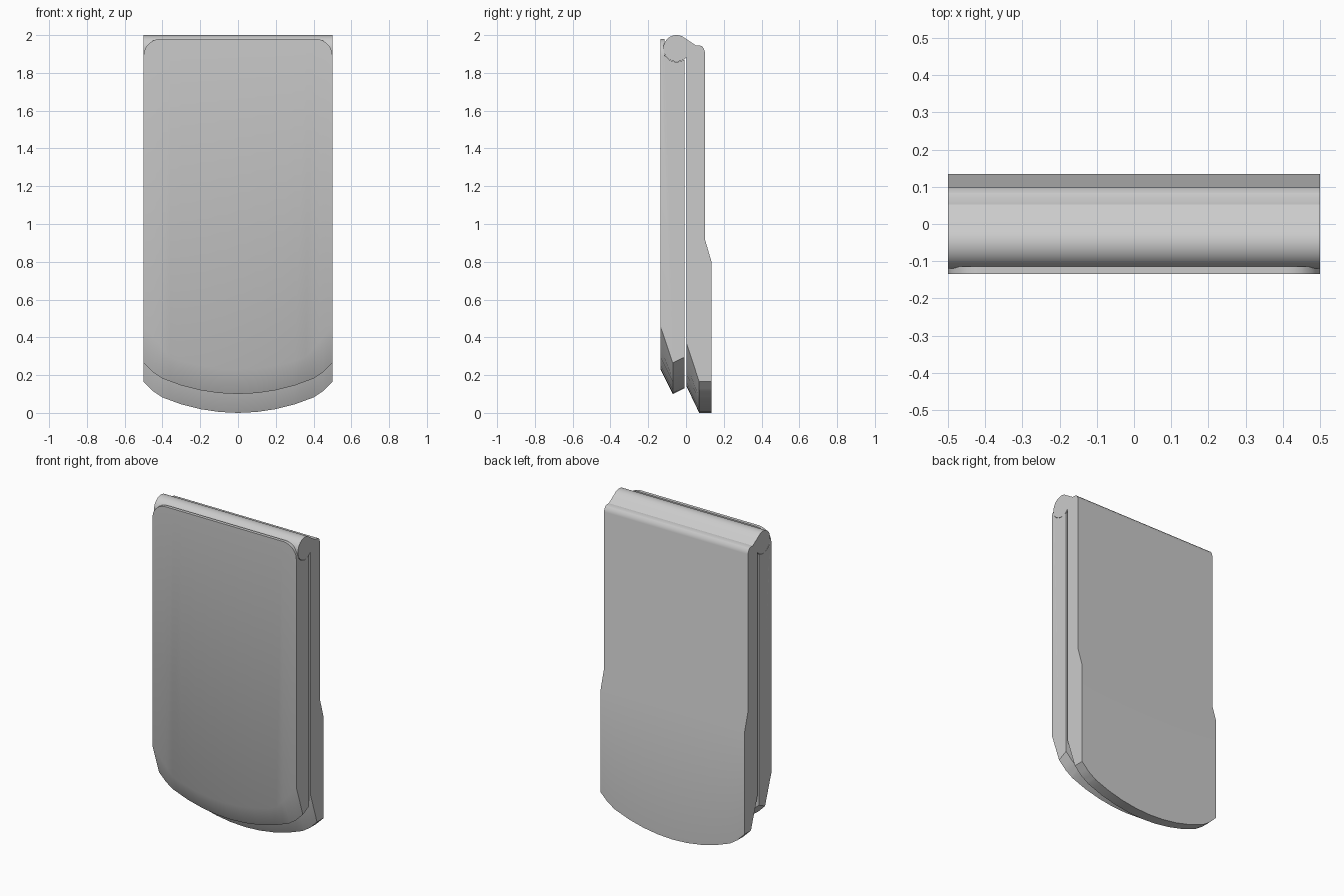
import bpy, bmesh, math

if "Cube" in bpy.data.objects:
    bpy.data.objects.remove(bpy.data.objects["Cube"])

grey = bpy.data.materials.new("plain grey")
grey.diffuse_color = (0.6, 0.6, 0.6, 1)
grey.use_nodes = True
grey.node_tree.nodes["Principled BSDF"].inputs["Base Color"].default_value = grey.diffuse_color

HY, HZ, HR = -0.05, 1.93, 0.07          # hinge barrel centre and radius


def barrel_arc(a0, a1, r, n):
    """Side-view points (y, z) around the hinge barrel."""
    angles = [math.radians(a0 + (a1 - a0) * i / n) for i in range(n + 1)]
    return [(HY + r * math.cos(a), HZ + r * math.sin(a)) for a in angles]


def curve_up(x):
    """Rise of the rounded bottom edge."""
    pts = [(0, 0), (.1, .005), (.2, .02), (.3, .045), (.4, .082), (.45, .115), (.5, .165)]
    x = abs(x)
    for (xa, za), (xb, zb) in zip(pts, pts[1:]):
        if x <= xb + 1e-6:
            return za + (zb - za) * (x - xa) / (xb - xa)


def corner_rise(x):
    """Rise of the bevelled edge, with a cut corner past x = 0.36."""
    x = abs(x)
    return curve_up(x) if x < 0.36 else 0.067 + (x - 0.36) / 0.14 * 0.16


def top_limit(x):
    """Rounded upper corners of the front cover."""
    d = max(0, abs(x) - 0.41)
    return 1.89 + math.sqrt(max(0, 0.09 ** 2 - d * d))


def cover_profile(x):
    cap = top_limit(x)
    pts = [(-.135, .23 + corner_rise(x)), (-.135, 1.98), (-.114, 1.98)]
    pts += barrel_arc(152, 305, HR + .002, 16)
    pts = [(y, min(z, cap)) for y, z in pts]
    return pts + [(-.008, .13 + curve_up(x)), (-.07, .10 + curve_up(x))]


def base_profile(x):
    low = curve_up(x)
    return ([(.003, .14 + corner_rise(x))] + barrel_arc(-41, -312, HR, 32)
            + [(.018, 1.968), (.052, 1.946), (.07, 1.946), (.083, 1.942), (.094, 1.93), (.1, 1.91),
               (.1, .92), (.135, .8), (.135, low), (.07, low)])


def loft(name, profile):
    """Skin a side profile across the width and close both ends."""
    half = [0, .1, .2, .3, .36, .4, .41, .43, .45, .465, .48, .49, .496, .5]
    xs = [-x for x in reversed(half[1:])] + half
    bm = bmesh.new()
    rows = [[bm.verts.new((x, y, z)) for y, z in profile(x)] for x in xs]
    n = len(rows[0])
    for a, b in zip(rows, rows[1:]):
        for i in range(n):
            j = (i + 1) % n
            bm.faces.new((a[i], a[j], b[j], b[i]))
    bm.faces.new(rows[0][::-1])
    bm.faces.new(rows[-1])
    bmesh.ops.recalc_face_normals(bm, faces=bm.faces)
    mesh = bpy.data.meshes.new(name)
    bm.to_mesh(mesh)
    bm.free()
    mesh.materials.append(grey)
    ob = bpy.data.objects.new(name, mesh)
    bpy.context.collection.objects.link(ob)
    bpy.ops.object.select_all(action='DESELECT')
    ob.select_set(True)
    bpy.context.view_layer.objects.active = ob
    bpy.ops.object.shade_smooth_by_angle(angle=math.radians(30))


# folded front cover, hollowed around the barrel
loft("front_cover", cover_profile)
# rear body with hinge barrel and thicker lower back
loft("rear_body_with_hinge", base_profile)
